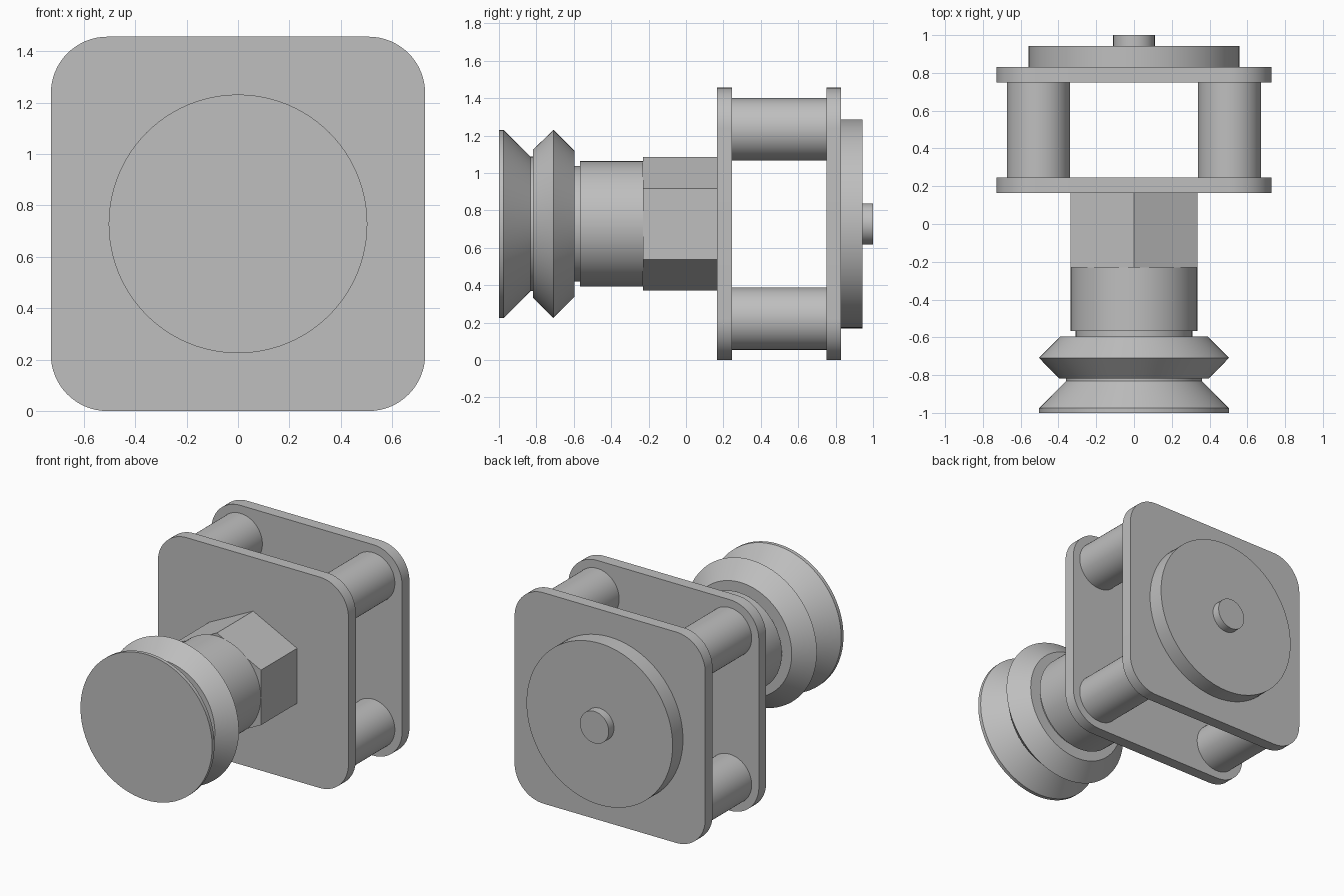
import bpy, bmesh
from math import sin, cos, pi, radians

cube = bpy.data.objects.get("Cube")
if cube:
    bpy.data.objects.remove(cube, do_unlink=True)

AXIS_Z = 0.728
SEGMENTS = 96

grey = bpy.data.materials.new("plain grey")
grey.use_nodes = True
grey.diffuse_color = (0.52, 0.52, 0.52, 1)
grey.node_tree.nodes["Principled BSDF"].inputs["Base Color"].default_value = (0.52, 0.52, 0.52, 1)


def loft(name, rings, x=0, z=0):
    """Join closed rings of (x, y, z) points into a capped solid on the main axis."""
    bm = bmesh.new()
    loops = [[bm.verts.new(p) for p in ring] for ring in rings]
    n = len(loops[0])
    for a, b in zip(loops, loops[1:]):
        for i in range(n):
            j = (i + 1) % n
            bm.faces.new((a[i], a[j], b[j], b[i]))
    bm.faces.new(loops[0])
    bm.faces.new(loops[-1])
    bmesh.ops.recalc_face_normals(bm, faces=bm.faces)
    mesh = bpy.data.meshes.new(name)
    bm.to_mesh(mesh)
    bm.free()
    mesh.materials.append(grey)
    ob = bpy.data.objects.new(name, mesh)
    ob.location = (x, 0, AXIS_Z + z)
    bpy.context.collection.objects.link(ob)
    bpy.ops.object.select_all(action="DESELECT")
    ob.select_set(True)
    bpy.context.view_layer.objects.active = ob
    bpy.ops.object.shade_smooth_by_angle(angle=radians(25))
    return ob


def turned(name, profile, x=0, z=0):
    """Round part from (y, radius) steps."""
    angles = [2 * pi * i / SEGMENTS for i in range(SEGMENTS)]
    return loft(name, [[(r * cos(a), y, r * sin(a)) for a in angles] for y, r in profile], x, z)


def prism(name, outline, y0, y1):
    """Extrude an (x, z) outline along y."""
    return loft(name, [[(px, y, pz) for px, pz in outline] for y in (y0, y1)])


def rounded_square(half, radius, steps=16):
    points = []
    for k, (sx, sz) in enumerate(((1, 1), (-1, 1), (-1, -1), (1, -1))):
        for i in range(steps + 1):
            a = pi / 2 * (k + i / steps)
            points.append((sx * (half - radius) + radius * cos(a),
                           sz * (half - radius) + radius * sin(a)))
    return points


# Square end plates with rounded corners
plate = rounded_square(AXIS_Z, 0.22)
prism("front_plate", plate, 0.165, 0.245)
prism("back_plate", plate, 0.75, 0.83)

# Four round spacers between the plates
for sx, side in ((1, "left"), (-1, "right")):
    for sz, level in ((1, "upper"), (-1, "lower")):
        turned(f"{level}_{side}_spacer", [(0.245, 0.167), (0.75, 0.167)], sx * 0.506, sz * 0.506)

# Back disc and its centre boss
turned("back_disc", [(0.83, 0.558), (0.943, 0.558)])
turned("back_boss", [(0.943, 0.11), (1.0, 0.11)])

# Six-sided collar, points at top and bottom
hexagon = [(0, 0.357), (0.336, 0.19), (0.336, -0.19), (0, -0.357), (-0.336, -0.19), (-0.336, 0.19)]
prism("hex_collar", hexagon, -0.23, 0.165)

# Round shank with a stepped neck
turned("shank", [(-0.596, 0.309), (-0.567, 0.309), (-0.567, 0.335), (-0.23, 0.335)])

# Double-flared front knob with a narrow groove
turned("front_knob", [(-1.0, 0.503), (-0.975, 0.503), (-0.832, 0.36), (-0.818, 0.36),
                      (-0.818, 0.396), (-0.709, 0.503), (-0.596, 0.39)])
